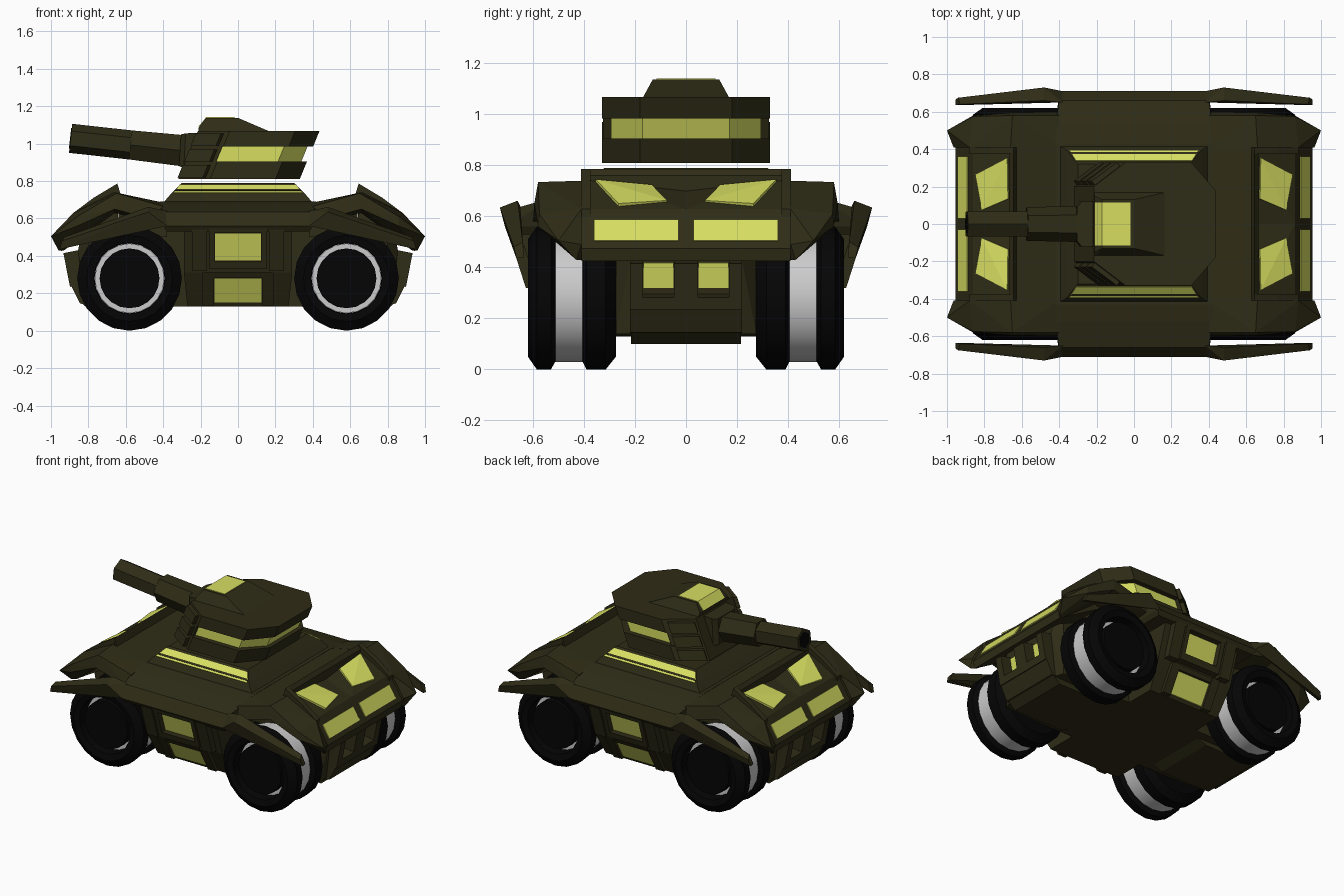
import bpy, bmesh
from math import sin, cos, pi
from mathutils import Vector as V


def material(name, rgb):
    m = bpy.data.materials.new(name)
    m.diffuse_color = (*rgb, 1)
    return m


OLIVE = material("olive", (0.028, 0.025, 0.008))
YELLOW = material("yellow", (0.68, 0.73, 0.12))
BLACK = material("rubber", (0.0015, 0.0015, 0.0015))


def finish(name, bm, mat, mirror, smooth=False):
    bmesh.ops.recalc_face_normals(bm, faces=bm.faces)
    me = bpy.data.meshes.new(name)
    bm.to_mesh(me)
    bm.free()
    if mat:
        me.materials.append(mat)
    if smooth:
        for p in me.polygons:
            p.use_smooth = True
        me.set_sharp_from_angle(angle=0.5)
    ob = bpy.data.objects.new(name, me)
    bpy.context.collection.objects.link(ob)
    if mirror:
        mod = ob.modifiers.new("mirror", 'MIRROR')
        mod.use_axis = ('x' in mirror, 'y' in mirror, False)
    return ob


def block(name, pts, mat=OLIVE, mirror="", span=""):
    """Convex faceted block; span reflects the points before hulling."""
    pts = [tuple(p) for p in pts]
    if 'x' in span:
        pts += [(-x, y, z) for x, y, z in pts]
    if 'y' in span:
        pts += [(x, -y, z) for x, y, z in pts]
    bm = bmesh.new()
    for p in pts:
        bm.verts.new(p)
    bmesh.ops.convex_hull(bm, input=bm.verts)
    bmesh.ops.delete(bm, geom=[v for v in bm.verts if not v.link_faces], context='VERTS')
    bmesh.ops.dissolve_limit(bm, angle_limit=0.01, verts=bm.verts, edges=bm.edges)
    return finish(name, bm, mat, mirror)


def slab(name, corners, t, mat, mirror):
    c = [V(p) for p in corners]
    n = (c[2] - c[0]).cross(c[3] - c[1]).normalized() * t
    return block(name, [p + n for p in c] + [p - n for p in c], mat, mirror)


def lathe(name, profile, cx, cz, n, mat, mirror):
    """Revolve (y, r) points around a line parallel to y."""
    bm = bmesh.new()
    rings = [[bm.verts.new((cx + r * sin(2 * pi * i / n), y, cz - r * cos(2 * pi * i / n)))
              for i in range(n)] for y, r in profile]
    for a, b in zip(rings, rings[1:]):
        for i in range(n):
            j = (i + 1) % n
            bm.faces.new((a[i], a[j], b[j], b[i]))
    bm.faces.new(rings[0])
    bm.faces.new(rings[-1])
    return finish(name, bm, mat, mirror, True)


# wheels: twin tyres around a grey drum
W = (0.58, 0.28, 20)
lathe("outer_tyre", [(0.51, 0.187), (0.61, 0.19), (0.62, 0.23), (0.585, 0.28), (0.53, 0.28),
                     (0.507, 0.24)], *W, BLACK, "xy")
lathe("inner_tyre", [(0.275, 0.15), (0.275, 0.23), (0.315, 0.28), (0.39, 0.28), (0.41, 0.24)],
      *W, BLACK, "xy")
lathe("wheel_drum", [(0.38, 0.25), (0.52, 0.25)], *W, None, "xy")
lathe("wheel_rim", [(0.5, 0.186), (0.535, 0.186)], *W, None, "xy")
lathe("hub_cap", [(0.52, 0.16), (0.595, 0.16)], *W, BLACK, "xy")

# lower hull and keels
block("hull_core", [(0.8, 0.275, 0.14), (0.8, 0.275, 0.5), (0.855, 0.22, 0.43), (0.82, 0.22, 0.25),
                    (0.82, 0.22, 0.14), (0.84, 0.22, 0.5), (0.5, 0.275, 0.13), (0.5, 0.275, 0.62)],
      span="xy")
block("keel", [(x, y, z) for x, z in ((0.32, 0.14), (0.4, 0.1), (0.78, 0.1), (0.84, 0.15))
               for y in (-0.215, 0.215)], mirror="x")
block("mid_body", [(0.29, 0.66, 0.56), (0.29, 0.58, 0.31), (0.27, 0.48, 0.13)], span="xy")
block("mid_deck", [(0.42, 0.43, 0.69), (0.42, 0.52, 0.675), (0.4, 0.66, 0.635), (0.4, 0.71, 0.56),
                   (0.38, 0.69, 0.53)], span="xy")


# side doors following the sloped flank, glass set back inside frames
def flank(name, x0, x1, z0, z1, out, mat=OLIVE, mirror="y"):
    y = lambda z: 0.58 + (z - 0.31) * (0.32 if z > 0.31 else 0.556)
    block(name, [(x, y(z) + o, z) for x in (x0, x1) for z in (z0, z1) for o in (-0.03, out)],
          mat, mirror)


flank("upper_door_panel", -0.123, 0.123, 0.375, 0.52, 0.008, YELLOW)
flank("upper_door_post", 0.125, 0.155, 0.33, 0.56, 0.045, mirror="xy")
flank("upper_door_sill", -0.15, 0.15, 0.33, 0.372, 0.045)
flank("upper_door_lintel", -0.15, 0.15, 0.522, 0.56, 0.045)
flank("door_column", 0.165, 0.245, 0.32, 0.54, 0.045, mirror="xy")
flank("lower_door_panel", -0.126, 0.126, 0.15, 0.28, 0.008, YELLOW)
flank("lower_door_post", 0.128, 0.19, 0.135, 0.31, 0.025, mirror="xy")
flank("lower_door_lintel", -0.19, 0.19, 0.282, 0.31, 0.02)

# hood, crest, nose at both ends
block("rear_deck", [(x, y, z) for y in (-0.41, 0.41)
                    for x, z in ((0.38, 0.68), (0.64, 0.735), (0.64, 0.5), (0.38, 0.5))], mirror="x")
block("hood", [(0.65, 0, 0.705), (0.65, 0.41, 0.75), (0.86, 0, 0.63), (0.86, 0.41, 0.63),
               (0.955, 0, 0.475), (0.955, 0.41, 0.475), (0.945, 0, 0.425), (0.945, 0.41, 0.425),
               (0.64, 0, 0.6), (0.64, 0.41, 0.6)], mirror="xy")
block("hood_crest", [(x, y, z) for y in (-0.41, 0.41)
                     for x, z in ((0.625, 0.72), (0.645, 0.787), (0.665, 0.76), (0.665, 0.7))],
      mirror="x")
block("hood_rim", [(x, y, z) for y in (0.375, 0.412)
                   for x, z in ((0.645, 0.787), (0.77, 0.712), (0.88, 0.63), (0.88, 0.58),
                                (0.65, 0.7))], mirror="xy")
slab("hood_window", [(0.674, 0.355, 0.737), (0.845, 0.265, 0.642), (0.81, 0.075, 0.654),
                     (0.67, 0.135, 0.716)], 0.01, YELLOW, "xy")
slab("headlight", [(x, y, z) for x, y, z in ((0.888, 0.03, 0.585), (0.888, 0.36, 0.585),
                                             (0.938, 0.36, 0.503), (0.938, 0.03, 0.503))],
     0.006, YELLOW, "xy")


# deeply recessed end lamps in raised frames
def end_slab(name, y0, y1, z0, z1, t, mat=OLIVE):
    ex = lambda z: 0.855 - 0.195 * (0.43 - z)
    slab(name, [(ex(z0), y0, z0), (ex(z0), y1, z0), (ex(z1), y1, z1), (ex(z1), y0, z1)],
         t, mat, "xy")


end_slab("end_lamp", 0.05, 0.167, 0.3, 0.42, 0.008, YELLOW)
end_slab("end_frame_sill", -0.005, 0.22, 0.25, 0.298, 0.08)
end_slab("end_frame_inner", -0.005, 0.048, 0.25, 0.43, 0.08)
end_slab("end_frame_outer", 0.169, 0.22, 0.25, 0.43, 0.08)
block("end_skid", [(x, y, z) for y in (-0.22, 0.22)
                   for x, z in ((0.8, 0.255), (0.9, 0.255), (0.845, 0.145), (0.8, 0.14))], mirror="x")

# fenders (thin plates) and outboard skirts
block("fender_inner", [(0.4, 0.41, 0.685), (0.4, 0.58, 0.665), (0.4, 0.6, 0.58), (0.66, 0.41, 0.74),
                       (0.65, 0.58, 0.735), (0.66, 0.595, 0.65), (0.4, 0.41, 0.57),
                       (0.66, 0.41, 0.63)], mirror="xy")
block("fender_outer", [(0.66, 0.41, 0.74), (0.65, 0.58, 0.735), (0.66, 0.595, 0.65),
                       (0.66, 0.41, 0.63), (0.88, 0.41, 0.63), (0.86, 0.575, 0.61),
                       (0.86, 0.58, 0.56), (1.0, 0.5, 0.505), (0.965, 0.41, 0.49),
                       (0.96, 0.43, 0.43), (0.93, 0.41, 0.43)], mirror="xy")
block("skirt", [(0.38, 0.71, 0.56), (0.38, 0.65, 0.64), (0.48, 0.73, 0.635), (0.48, 0.66, 0.662),
                (0.5, 0.70, 0.575), (0.94, 0.675, 0.48), (0.93, 0.64, 0.5), (0.955, 0.665, 0.435),
                (0.955, 0.635, 0.44)], mirror="xy")

# turret base with long side lights split by a bar
block("turret_base", [(0.42, 0.43, 0.66), (0.36, 0.395, 0.73), (0.30, 0.32, 0.79)], span="xy")
slab("base_light", [(-0.345, 0.39, 0.734), (0.345, 0.39, 0.734),
                    (0.31, 0.335, 0.778), (-0.31, 0.335, 0.778)], 0.006, YELLOW, "y")
slab("base_light_bar", [(-0.34, 0.379, 0.741), (0.34, 0.379, 0.741),
                        (0.33, 0.369, 0.749), (-0.33, 0.369, 0.749)], 0.01, OLIVE, "y")


# floating turret: raked layers
def layer(name, outline, z0, z1, mat=OLIVE):
    block(name, [(x + 0.41 * (z - 0.81), y, z) for x, y in outline for z in (z0, z1)], mat, span="y")


full = [(0.33, 0.18), (0.2, 0.33), (-0.15, 0.33), (-0.32, 0.2)]
layer("turret_lower", full, 0.81, 0.905)
layer("turret_light_band", [(0.3, 0.17), (0.175, 0.295), (-0.155, 0.295)], 0.9, 0.99, YELLOW)
layer("turret_front_core", [(-0.155, 0.325), (-0.32, 0.2)], 0.9, 0.99)
layer("turret_upper", full, 0.985, 1.068)
for i in range(3):
    z0, z1 = 0.82 + 0.085 * i, 0.885 + 0.085 * i
    block("vent_slat", [(x + 0.41 * (z - 0.81) - 0.61 * o, y + 0.79 * o, z)
                        for x, y in ((-0.31, 0.208), (-0.175, 0.308)) for z in (z0, z1)
                        for o in (-0.02, 0.027)], mirror="y")
block("roof_hatch", [(-0.21, 0.17, 1.065), (0.17, 0.17, 1.065), (-0.21, 0.15, 1.085),
                     (-0.17, 0.13, 1.138), (0.0, 0.13, 1.138)], span="y")
block("hatch_light", [(-0.212, 0.115, 1.09), (-0.17, 0.115, 1.142), (-0.02, 0.115, 1.142),
                      (-0.02, 0.115, 1.09)], YELLOW, span="y")

# gun: hexagonal sections along a slightly raised axis
AIM = V((-1, 0, 0.11)).normalized()
UP = AIM.cross(V((0, 1, 0)))


def gun(name, x0, x1, r0, r1, phase, mat=OLIVE):
    ring = [phase + k * pi / 3 for k in range(6)]
    block(name, [V((x, 0, 0.93 - 0.11 * x)) + r * (cos(a) * V((0, 1, 0)) + sin(a) * UP)
                 for x, r in ((x0, r0), (x1, r1)) for a in ring], mat)


gun("barrel_front", -0.895, -0.56, 0.078, 0.078, pi / 6)
gun("barrel_rear", -0.575, -0.25, 0.09, 0.097, 0)
gun("muzzle_bore", -0.88, -0.898, 0.055, 0.055, pi / 6, BLACK)
block("gun_mantlet", [(-0.315, 0.09, 0.88), (-0.305, 0.09, 1.05), (-0.29, 0.12, 0.87),
                      (-0.28, 0.12, 1.055), (-0.17, 0.12, 0.87), (-0.15, 0.12, 1.062)], span="y")
